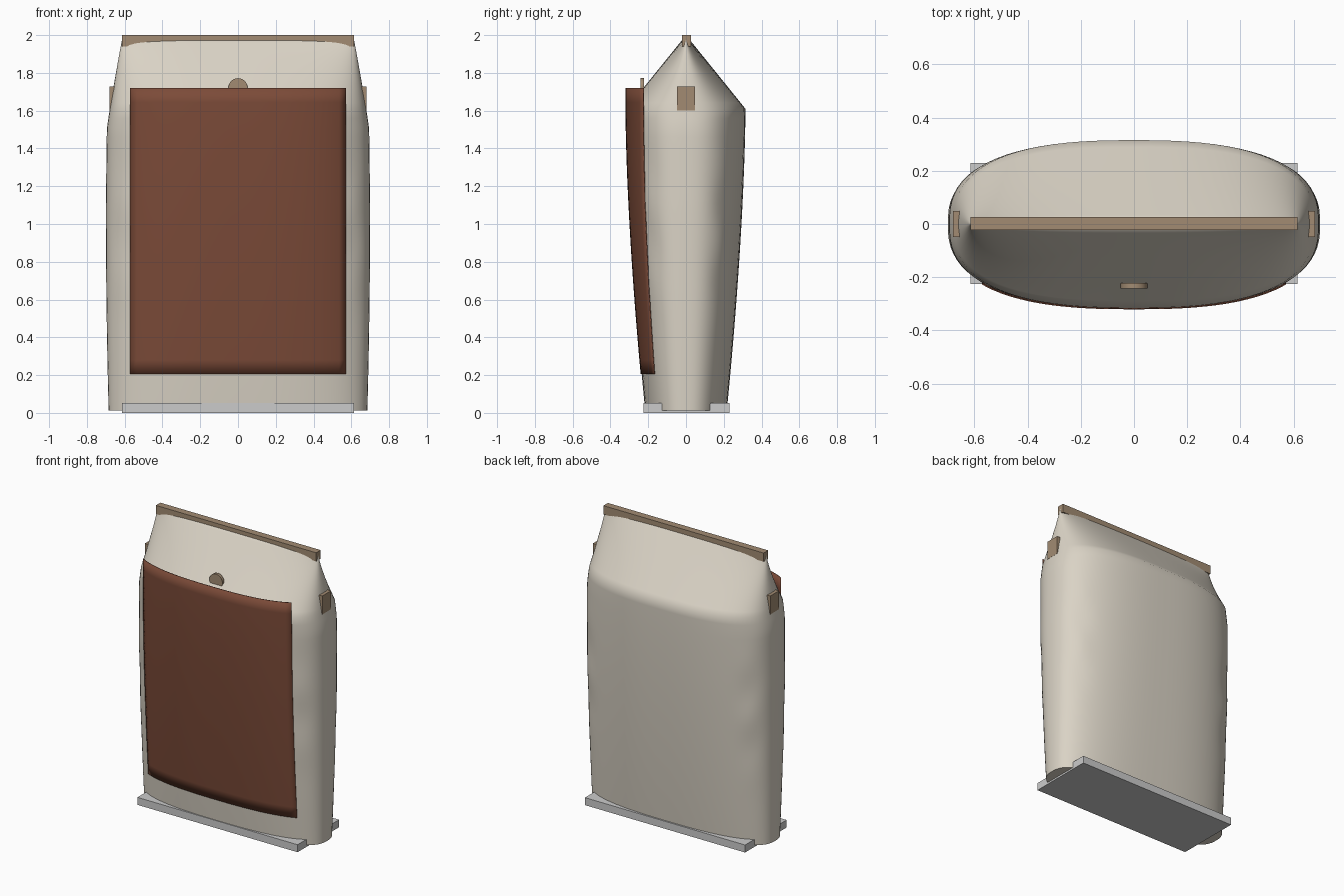
import bpy, bmesh
from math import sin, cos, pi, copysign, exp

if "Cube" in bpy.data.objects:
    bpy.data.objects.remove(bpy.data.objects["Cube"])

N = 2.6          # roundness of the bag's cross-section
SHOULDER = 1.61  # height where the bag starts to taper
SEGS = 80


def material(name, rgb):
    m = bpy.data.materials.new(name)
    m.diffuse_color = (*rgb, 1)
    m.use_nodes = True
    m.node_tree.nodes["Principled BSDF"].inputs["Base Color"].default_value = m.diffuse_color
    return m


CREAM = material("cream_paper", (0.70, 0.65, 0.56))
TAN = material("tan_strip", (0.36, 0.26, 0.17))
BROWN = material("brown_label", (0.20, 0.07, 0.04))


def finish(bm, name, mat=None, smooth=None):
    bmesh.ops.recalc_face_normals(bm, faces=bm.faces)
    me = bpy.data.meshes.new(name)
    bm.to_mesh(me)
    bm.free()
    ob = bpy.data.objects.new(name, me)
    bpy.context.collection.objects.link(ob)
    if mat:
        me.materials.append(mat)
    if smooth:
        bpy.ops.object.select_all(action='DESELECT')
        ob.select_set(True)
        bpy.context.view_layer.objects.active = ob
        bpy.ops.object.shade_smooth_by_angle(angle=smooth)
    return ob


def box(name, lo, hi, mat=None):
    bm = bmesh.new()
    bmesh.ops.create_cube(bm, size=1)
    for v in bm.verts:
        v.co = [(a + b) / 2 + c * (b - a) for a, b, c in zip(lo, hi, v.co)]
    return finish(bm, name, mat)


def lower_depth(z):
    t = min(z / SHOULDER, 1)
    return 0.215 + 0.1 * (1 - (1 - t) ** 1.6)


def half_depth(z):
    if z <= SHOULDER:
        return lower_depth(z)
    return 0.315 + (0.008 - 0.315) * (z - SHOULDER) / (1.99 - SHOULDER)


def half_width(z):
    if z <= 1.5:
        return 0.70 - 0.015 * (1 - z / 1.1) ** 2 if z < 1.1 else 0.70 - 0.005 * (z - 1.1) / 0.4
    return 0.695 - 0.083 * ((z - 1.5) / 0.49) ** 1.1


# Bag body: lofted rings, slightly creased along the side gussets
bm = bmesh.new()
heights = [0.012 + (SHOULDER - 0.012) * i / 32 for i in range(33)]
heights += [SHOULDER + (1.99 - SHOULDER) * i / 12 for i in range(1, 13)]
rings = []
for z in heights:
    a, b = half_width(z), half_depth(z)
    ring = []
    for k in range(SEGS):
        t = 2 * pi * (k + 0.5) / SEGS
        c, s = cos(t), sin(t)
        x = a * copysign(abs(c) ** (2 / N), c)
        y = b * copysign(abs(s) ** (2 / N), s)
        # diagonal wrinkles at the rounded corners
        w = exp(-((abs(x) - 0.62) / 0.06) ** 2) * exp(-((z - 0.95) / 0.4) ** 2)
        y *= 1 + 0.03 * w * sin(14 * z + 9 * y)
        ring.append(bm.verts.new((x, y, z)))
    rings.append(ring)
for r0, r1 in zip(rings, rings[1:]):
    for k in range(SEGS):
        j = (k + 1) % SEGS
        bm.faces.new((r0[k], r0[j], r1[j], r1[k]))
bm.faces.new(rings[0])
bm.faces.new(rings[-1])
finish(bm, "bag_body", CREAM, 1.0)

# Front label: curved sheet following the bulge, standing past the shoulder
bm = bmesh.new()
NX, NZ = 32, 20
grid = []
for i in range(NZ + 1):
    z = 0.205 + (1.72 - 0.205) * i / NZ
    row = []
    for k in range(NX + 1):
        x = -0.57 + 1.14 * k / NX
        y = -lower_depth(z) * (1 - (abs(x) / half_width(min(z, 1.4))) ** N) ** (1 / N) - 0.003
        row.append(bm.verts.new((x, y, z)))
    grid.append(row)
for r0, r1 in zip(grid, grid[1:]):
    for k in range(NX):
        bm.faces.new((r0[k], r0[k + 1], r1[k + 1], r1[k]))
label = finish(bm, "front_label", BROWN, 0.6)
sol = label.modifiers.new("thickness", 'SOLIDIFY')
sol.thickness = 0.005
sol.offset = 0

# Top seal strip and base
box("top_seal", (-0.615, -0.022, 1.94), (0.615, 0.027, 2.0), TAN)
box("base_plate", (-0.615, -0.225, 0.0), (0.615, 0.23, 0.052))

# Side tabs on the gussets
for side, name in ((-1, "left"), (1, "right")):
    x0, x1 = sorted((side * 0.655, side * 0.681))
    box(name + "_side_tab", (x0, -0.048, 1.60), (x1, 0.048, 1.728), TAN)

# Round degassing valve above the label
bm = bmesh.new()
bmesh.ops.create_cone(bm, cap_ends=True, segments=32, radius1=0.05, radius2=0.05, depth=0.02)
for v in bm.verts:
    x, y, z = v.co
    v.co = (x, z - 0.232, y + 1.722)
finish(bm, "valve", TAN, 0.6)
